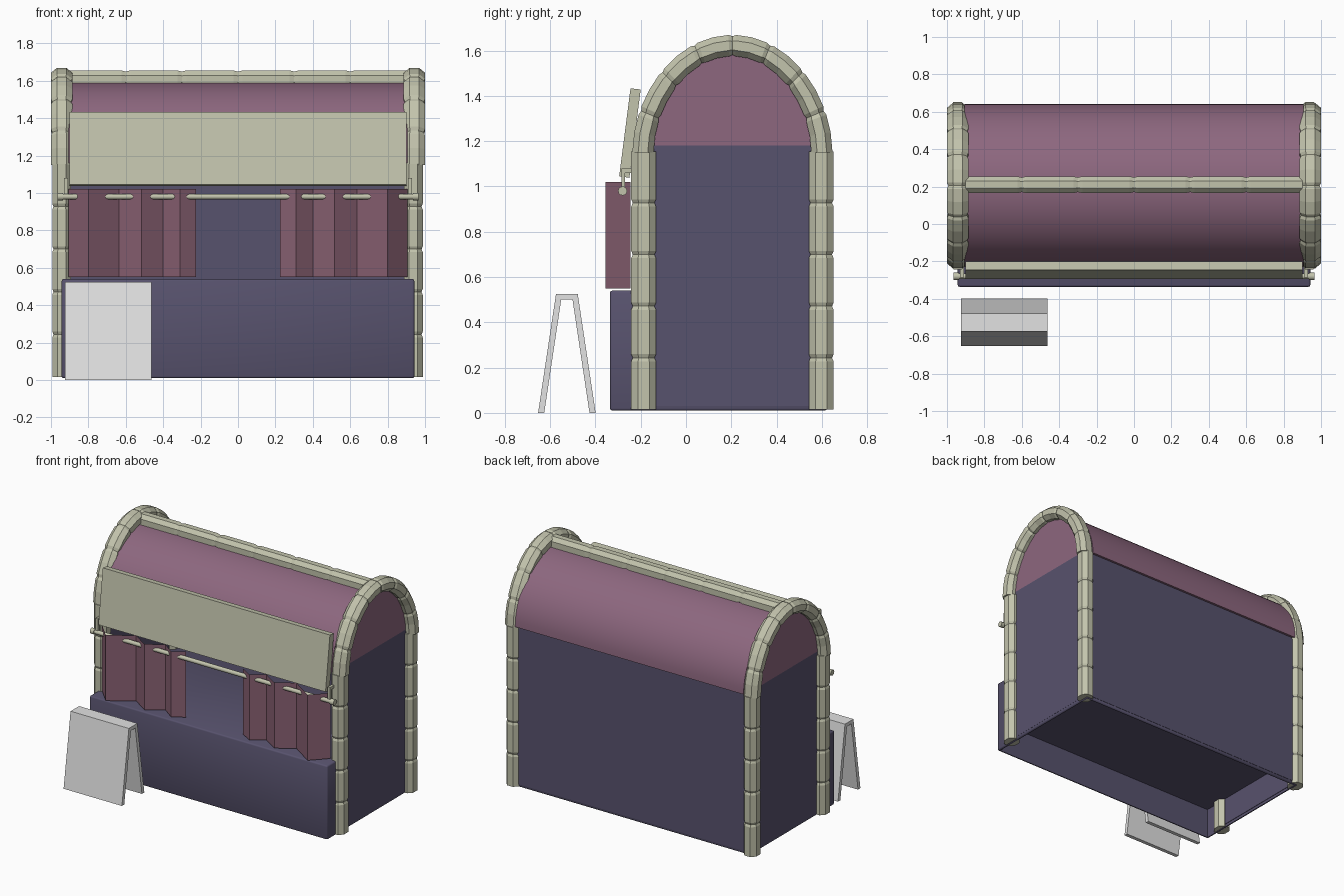
import bpy, bmesh
from math import sin, cos, pi, radians
from mathutils import Vector

if "Cube" in bpy.data.objects:
    bpy.data.objects.remove(bpy.data.objects["Cube"], do_unlink=True)


def srgb(r, g, b):
    return tuple((c / 255) ** 2.2 for c in (r, g, b)) + (1.0,)


def material(name, color):
    m = bpy.data.materials.new(name)
    m.use_nodes = True
    m.diffuse_color = color
    m.node_tree.nodes["Principled BSDF"].inputs["Base Color"].default_value = color
    return m


BLUE = material("dusky_blue", srgb(88, 83, 109))
PINK = material("mauve_cloth", srgb(140, 103, 126))
ROSE = material("rose_curtain", srgb(136, 97, 114))
BEIGE = material("pale_wood", srgb(193, 194, 171))
GREY = material("light_grey", srgb(225, 225, 225))

CY, SPRING = 0.205, 1.16     # arch centre and spring line


def finish(name, bm, mat, smooth=False):
    bmesh.ops.recalc_face_normals(bm, faces=bm.faces)
    me = bpy.data.meshes.new(name)
    bm.to_mesh(me)
    bm.free()
    ob = bpy.data.objects.new(name, me)
    bpy.context.collection.objects.link(ob)
    me.materials.append(mat)
    if smooth:
        bpy.ops.object.select_all(action='DESELECT')
        ob.select_set(True)
        bpy.context.view_layer.objects.active = ob
        bpy.ops.object.shade_smooth_by_angle(angle=radians(50))
    return ob


def box(name, lo, hi, mat):
    bm = bmesh.new()
    bmesh.ops.create_cube(bm, size=1)
    for v in bm.verts:
        v.co = [(a + b) / 2 + c * (b - a) for a, b, c in zip(lo, hi, v.co)]
    return finish(name, bm, mat)


def rod(name, x0, x1, radius):
    """Round bar along x on the curtain rail line."""
    bm = bmesh.new()
    bmesh.ops.create_cone(bm, cap_ends=True, segments=12, radius1=radius,
                          radius2=radius, depth=x1 - x0)
    for v in bm.verts:
        v.co = ((x0 + x1) / 2 + v.co.z, -0.28 + v.co.y, 0.98 + v.co.x)
    return finish(name, bm, BEIGE, True)


def prism(name, profile, x0, x1, mat, smooth=False):
    """Extrude a closed (y, z) outline along x."""
    bm = bmesh.new()
    f = bm.faces.new([bm.verts.new((x0, y, z)) for y, z in profile])
    ext = bmesh.ops.extrude_face_region(bm, geom=[f])["geom"]
    bmesh.ops.translate(bm, vec=(x1 - x0, 0, 0),
                        verts=[e for e in ext if isinstance(e, bmesh.types.BMVert)])
    return finish(name, bm, mat, smooth)


def beam(name, frame, cells, hu, hv, notch):
    """Sweep a chamfered square along frame(t), with a nick between cells."""
    stops = [(0, 1)]
    for i in range(cells):
        if i:
            stops += [((i - notch) / cells, 1), (i / cells, 0.87), ((i + notch) / cells, 1)]
        stops.append(((i + 0.5) / cells, 1))
    stops.append((1, 1))
    k = 0.45
    section = [(1, -k), (1, k), (k, 1), (-k, 1), (-1, k), (-1, -k), (-k, -1), (k, -1)]
    bm = bmesh.new()
    rings = []
    for t, s in stops:
        p, u, v = (Vector(c) for c in frame(t))
        rings.append([bm.verts.new(p + u * a * hu * s + v * b * hv * s) for a, b in section])
    for r, q in zip(rings, rings[1:]):
        for i in range(8):
            j = (i + 1) % 8
            bm.faces.new((r[i], r[j], q[j], q[i]))
    bm.faces.new(rings[0])
    bm.faces.new(rings[-1])
    return finish(name, bm, BEIGE)


def ellipse(a, b, n=32):
    return [(CY - a * cos(pi * i / n), SPRING + b * sin(pi * i / n)) for i in range(n + 1)]


# Counter base, open underneath with a raised floor
bm = bmesh.new()
bmesh.ops.create_cube(bm, size=1)
for v in bm.verts:
    v.co = (v.co.x * 1.885, 0.143 + v.co.y * 0.958, 0.275 + v.co.z * 0.53)
bmesh.ops.bevel(bm, geom=bm.edges[:], offset=0.01, segments=2, profile=0.5, affect='EDGES')
bm.normal_update()
under = min(bm.faces, key=lambda f: f.calc_center_median().z)
bmesh.ops.inset_region(bm, faces=[under], thickness=0.006)
hole = bmesh.ops.extrude_face_region(bm, geom=[under])["geom"]
bmesh.ops.translate(bm, vec=(0, 0, 0.22),
                    verts=[e for e in hole if isinstance(e, bmesh.types.BMVert)])
if under.is_valid:
    bm.faces.remove(under)
finish("counter_base", bm, BLUE, True)

# Upper walls
box("back_wall", (-0.94, 0.605, 0.03), (0.94, 0.624, 1.18), BLUE)
for side, s in (("right", -1), ("left", 1)):
    x0, x1 = sorted((s * 0.925, s * 0.9435))
    box(side + "_wall", (x0, -0.2, 0.03), (x1, 0.624, 1.18), BLUE)
    prism(side + "_gable", [(y, z + 0.02) for y, z in ellipse(0.41, 0.41)], x0, x1, PINK)

# Barrel roof shell
prism("roof", ellipse(0.436, 0.43) + ellipse(0.42, 0.412)[::-1], -0.905, 0.905, PINK, True)


# Nicked timber posts, end arches and ridge
def arch_frame(x):
    def frame(t):
        a = pi * t
        return ((x, CY - 0.395 * cos(a), SPRING - 0.01 + 0.472 * max(sin(a), 0) ** 1.08),
                (1, 0, 0), (0, -cos(a), sin(a)))
    return frame


for side, x in (("right", -0.943), ("left", 0.938)):
    for end, y in (("front", -0.187), ("back", 0.597)):
        beam(f"{side}_{end}_post", lambda t: ((x, y, 0.015 + 1.14 * t), (1, 0, 0), (0, 1, 0)),
             5, 0.05, 0.055, 0.07)
for side, x in (("right", -0.943), ("left", 0.943)):
    beam(side + "_arch", arch_frame(x), 8, 0.057, 0.047, 0.1)
beam("ridge_beam", lambda t: ((1.8 * t - 0.9, 0.21, 1.608), (0, 1, 0), (0, 0, 1)),
     6, 0.045, 0.047, 0.08)

# Tilted awning board
prism("awning", [(-0.295, 1.045), (-0.25, 1.038), (-0.2, 1.428), (-0.245, 1.433)],
      -0.9, 0.9, BEIGE)

# Curtain rod, end caps and hangers
rod("curtain_rod", -0.95, 0.95, 0.015)
for side, s in (("right", -1), ("left", 1)):
    x0, x1 = sorted((s * 0.91, s * 0.93))
    box(side + "_rod_hanger", (x0, -0.285, 0.98), (x1, -0.27, 1.075), BEIGE)
    box(side + "_rod_bracket", (x0, -0.285, 1.06), (x1, -0.19, 1.08), BEIGE)
    x0, x1 = sorted((s * 0.935, s * 0.965))
    rod(side + "_rod_cap", x0, x1, 0.02)

# Pleated curtains, folds deeper towards the outside
folds = [(0.225, -0.265), (0.31, -0.315), (0.4, -0.25), (0.515, -0.325),
         (0.635, -0.245), (0.8, -0.355), (0.905, -0.245)]
for side, s in (("right", -1), ("left", 1)):
    bm = bmesh.new()
    path = [(x0 + (x1 - x0) * k / 3, y0 + (y1 - y0) * k / 3)
            for (x0, y0), (x1, y1) in zip(folds, folds[1:]) for k in range(3)] + folds[-1:]
    rows = [[bm.verts.new((s * x, y, z)) for z in (0.55, 1.02)] for x, y in path]
    for a, b in zip(rows, rows[1:]):
        bm.faces.new((a[0], b[0], b[1], a[1]) if s > 0 else (b[0], a[0], a[1], b[1]))
    finish(side + "_curtain", bm, ROSE, True)

# Folding A-frame board beside the counter
outer = [(-0.127, 0), (-0.048, 0.525)]
inner = [(-0.1, 0), (-0.025, 0.5)]
half = outer + [(-y, z) for y, z in outer[::-1]]
gap = [(-y, z) for y, z in inner] + inner[::-1]
prism("a_frame_board", [(y - 0.526, z) for y, z in half + gap], -0.925, -0.463, GREY)
